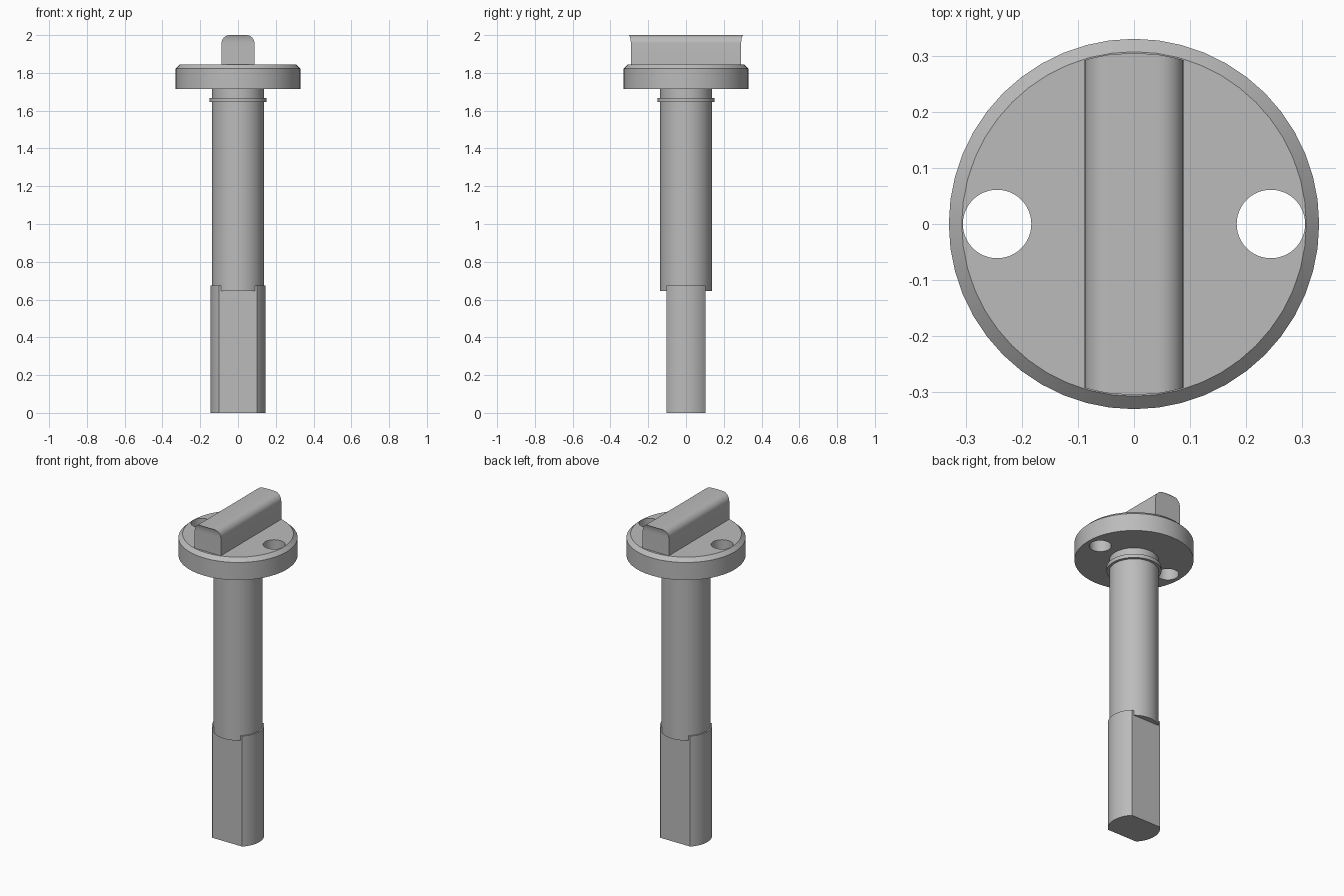
import bpy, bmesh
from math import sin, cos, pi, sqrt, asin, radians

old = bpy.data.objects.get("Cube")
if old:
    bpy.data.objects.remove(old, do_unlink=True)

metal = bpy.data.materials.new("grey metal")
metal.use_nodes = True
grey = (0.5, 0.5, 0.5, 1)
metal.diffuse_color = grey
metal.node_tree.nodes["Principled BSDF"].inputs["Base Color"].default_value = grey


def finish(name, bm):
    """Turn a bmesh into a named, shaded object."""
    bmesh.ops.recalc_face_normals(bm, faces=bm.faces)
    mesh = bpy.data.meshes.new(name)
    bm.to_mesh(mesh)
    bm.free()
    mesh.materials.append(metal)
    obj = bpy.data.objects.new(name, mesh)
    bpy.context.collection.objects.link(obj)
    return obj


def smooth(obj):
    bpy.ops.object.select_all(action='DESELECT')
    obj.select_set(True)
    bpy.context.view_layer.objects.active = obj
    bpy.ops.object.shade_smooth_by_angle(angle=radians(30))


def loft(name, rings):
    """Skin a stack of equal-length rings and cap both ends."""
    bm = bmesh.new()
    loops = [[bm.verts.new(p) for p in ring] for ring in rings]
    n = len(loops[0])
    for a, b in zip(loops, loops[1:]):
        for i in range(n):
            j = (i + 1) % n
            bm.faces.new((a[i], a[j], b[j], b[i]))
    bm.faces.new(loops[0])
    bm.faces.new(loops[-1])
    return finish(name, bm)


def circle(r, z, x=0, n=48):
    return [(x + r * cos(2 * pi * i / n), r * sin(2 * pi * i / n), z) for i in range(n)]


def turned(name, profile, x=0):
    return loft(name, [circle(r, z, x) for r, z in profile])


# Shaft and retaining ring
smooth(turned("shaft", [(0.137, 0.645), (0.137, 1.72)]))
smooth(turned("retaining_ring", [(0.152, 1.645), (0.152, 1.668)]))

# Flange with chamfered rim and two through holes
flange = turned("flange", [(0.33, 1.715), (0.33, 1.823), (0.307, 1.845)])
for side in (-1, 1):
    cutter = turned("hole_cutter", [(0.061, 1.6), (0.061, 1.95)], side * 0.244)
    cutter.hide_render = True
    bpy.context.view_layer.objects.active = flange
    cut = flange.modifiers.new("hole", 'BOOLEAN')
    cut.operation = 'DIFFERENCE'
    cut.solver = 'EXACT'
    cut.object = cutter
    bpy.ops.object.modifier_apply(modifier=cut.name)
    bpy.data.objects.remove(cutter, do_unlink=True)
smooth(flange)

# Tang: round bar with flats on front and back
R, FLAT = 0.145, 0.104
half = asin(FLAT / R)
arc = [half * (i / 8 - 1) for i in range(17)]
outline = [(R * cos(a), R * sin(a)) for a in arc]
outline += [(-x, -y) for x, y in outline]
smooth(loft("tang", [[(x, y, z) for x, y in outline] for z in (0, 0.675)]))

# Grip: round-topped bar whose ends follow the rim of the flange
W, TOP, FILLET, END = 0.088, 2.0, 0.045, 0.305
right = [(W, 1.84)]
for i in range(9):
    a = pi / 2 * i / 8
    right.append((W - FILLET + FILLET * cos(a), TOP - FILLET + FILLET * sin(a)))
section = right + [(0, TOP)] + [(-x, z) for x, z in reversed(right)]
bm = bmesh.new()
ends = [[bm.verts.new((x, s * sqrt(END ** 2 - x * x), z)) for x, z in section] for s in (-1, 1)]
n = len(section)
for i in range(n):
    j = (i + 1) % n
    bm.faces.new((ends[0][i], ends[0][j], ends[1][j], ends[1][i]))
for e in ends:
    # Fill each curved end with upright strips joining mirrored points
    for i in range(n // 2 - 1):
        bm.faces.new((e[i], e[i + 1], e[n - 2 - i], e[n - 1 - i]))
    bm.faces.new((e[n // 2 - 1], e[n // 2], e[n // 2 + 1]))
smooth(finish("grip", bm))
